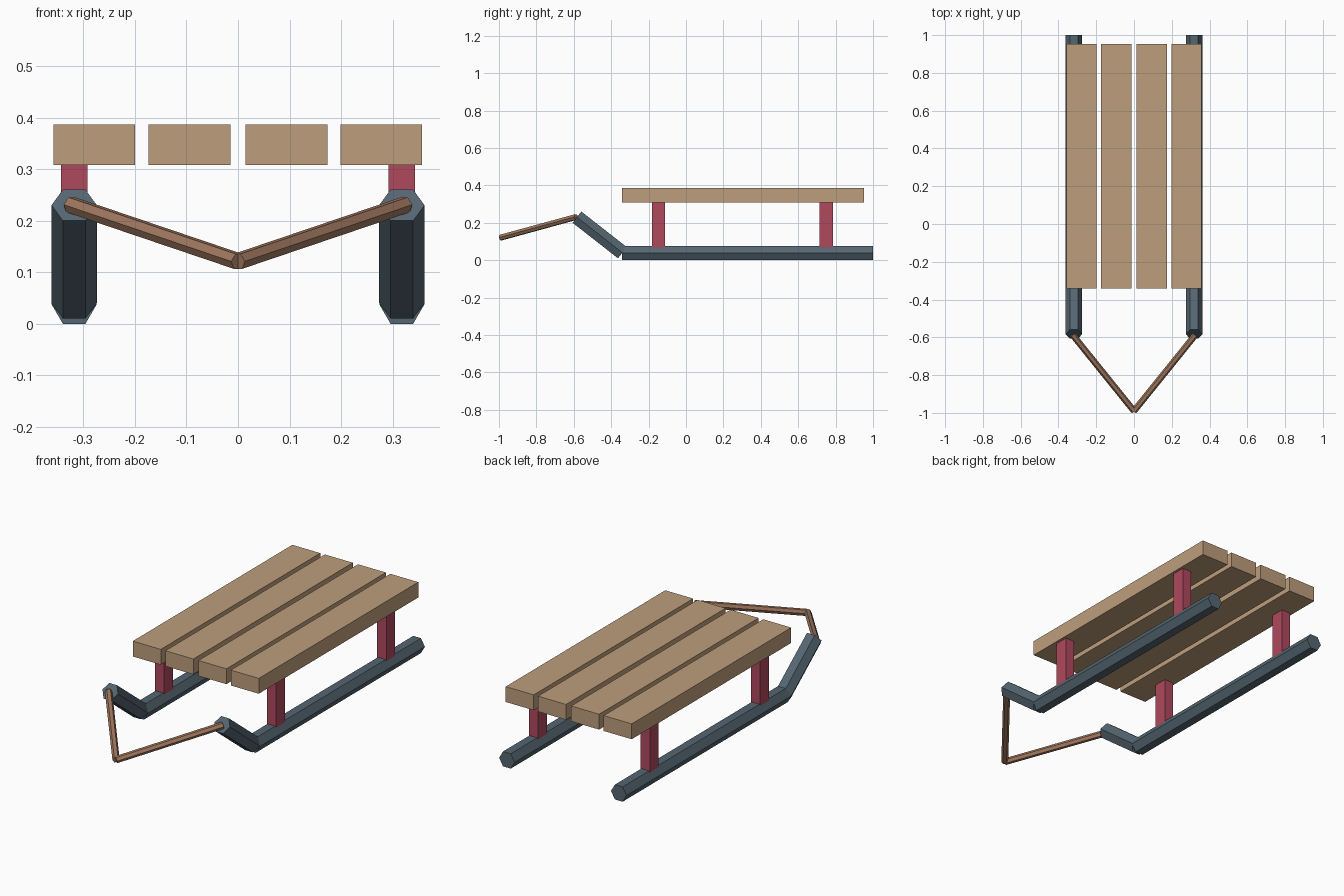
import bpy
import bmesh
from math import cos, sin, tau
from mathutils import Vector

# Remove the default cube
if "Cube" in bpy.data.objects:
    bpy.data.objects.remove(bpy.data.objects["Cube"])


def material(name, rgb):
    mat = bpy.data.materials.new(name)
    mat.use_nodes = True
    colour = (*rgb, 1)
    mat.diffuse_color = colour
    mat.node_tree.nodes["Principled BSDF"].inputs["Base Color"].default_value = colour
    return mat


WOOD = material("pale wood", (0.515, 0.342, 0.202))
RED = material("raspberry red", (0.43, 0.066, 0.11))
STEEL = material("slate grey", (0.09, 0.132, 0.165))
ROPE = material("brown rope", (0.36, 0.19, 0.117))


def finish(bm, name, mat):
    bmesh.ops.recalc_face_normals(bm, faces=bm.faces)
    mesh = bpy.data.meshes.new(name)
    bm.to_mesh(mesh)
    bm.free()
    mesh.materials.append(mat)
    obj = bpy.data.objects.new(name, mesh)
    bpy.context.collection.objects.link(obj)
    return obj


def box(name, low, high, mat):
    low, high = Vector(low), Vector(high)
    bm = bmesh.new()
    bmesh.ops.create_cube(bm, size=1)
    bmesh.ops.scale(bm, vec=high - low, verts=bm.verts)
    bmesh.ops.translate(bm, vec=(low + high) / 2, verts=bm.verts)
    return finish(bm, name, mat)


def hex_rod(name, start, end, radius, mat):
    """Six-sided rod with flat faces above and below."""
    start, end = Vector(start), Vector(end)
    axis = (end - start).normalized()
    side = axis.cross(Vector((0, 0, 1))).normalized()
    up = side.cross(axis)
    bm = bmesh.new()
    ring = [side * radius * cos(tau * k / 6) + up * radius * sin(tau * k / 6)
            for k in range(6)]
    a = [bm.verts.new(start + p) for p in ring]
    b = [bm.verts.new(end + p) for p in ring]
    bm.faces.new(a)
    bm.faces.new(b)
    for k in range(6):
        n = (k + 1) % 6
        bm.faces.new((a[k], a[n], b[n], b[k]))
    return finish(bm, name, mat)


# Seat planks
for i, x in enumerate((-0.279, -0.094, 0.094, 0.278)):
    box(f"seat_plank_{i + 1}", (x - 0.0795, -0.342, 0.308),
        (x + 0.0795, 0.953, 0.387), WOOD)

# Runners, posts and pull rope on both sides
for label, s in (("left", 1), ("right", -1)):
    x = 0.318 * s
    hex_rod(f"{label}_runner", (x, -0.342, 0.038), (x, 1, 0.038), 0.044, STEEL)
    hex_rod(f"{label}_runner_tip", (x, -0.34, 0.04), (x, -0.583, 0.23), 0.044, STEEL)
    for place, y in (("front", -0.147), ("back", 0.749)):
        box(f"{label}_{place}_post", (x - 0.026, y - 0.036, 0.06),
            (x + 0.026, y + 0.036, 0.31), RED)
    hex_rod(f"{label}_pull_rope", (0, -0.99, 0.121), (0.325 * s, -0.587, 0.231),
            0.017, ROPE)
